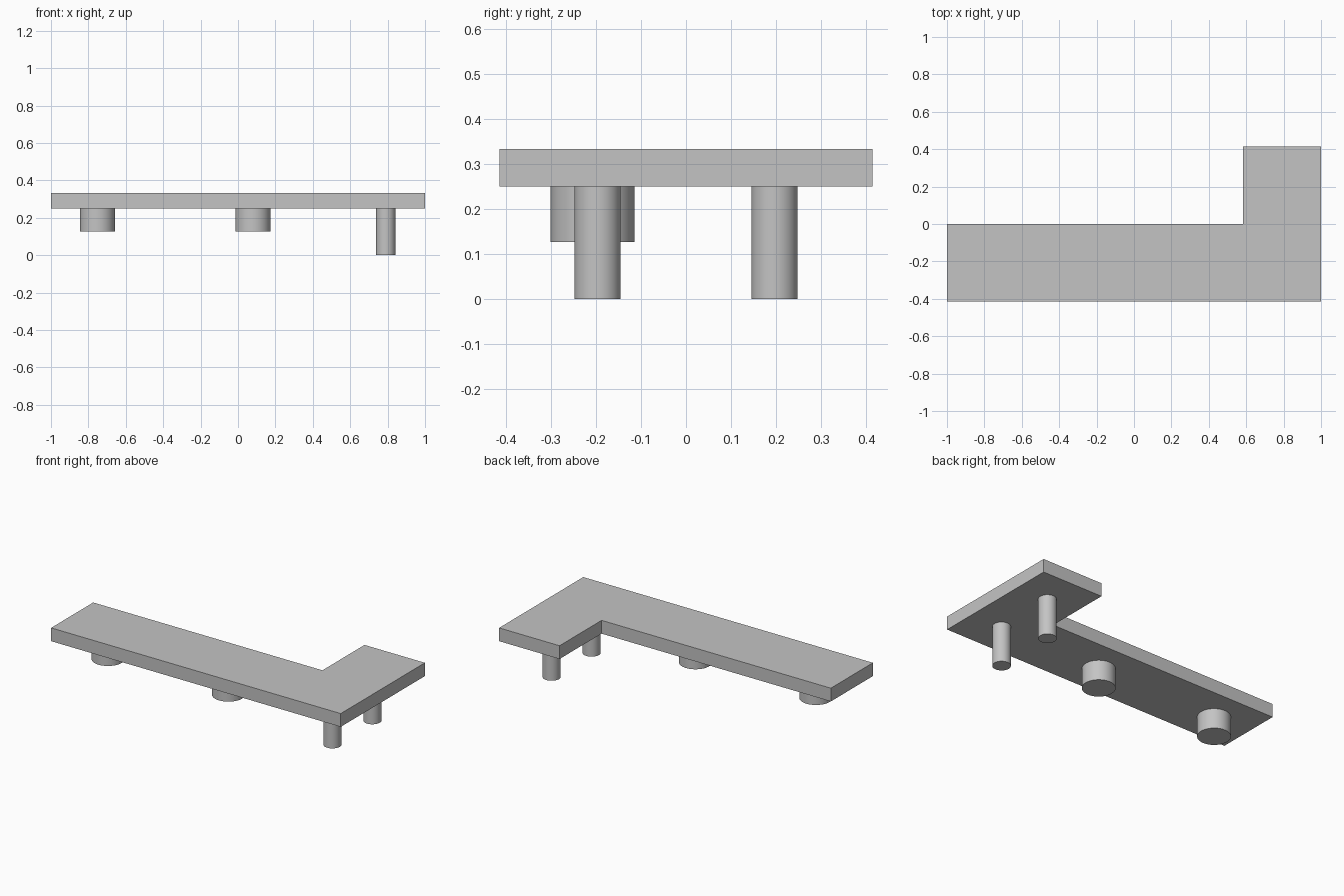
import bpy
import bmesh
from math import radians

cube = bpy.data.objects.get("Cube")
if cube:
    bpy.data.objects.remove(cube, do_unlink=True)

UNDERSIDE, TOP = 0.25, 0.333

# Single grey finish
grey = bpy.data.materials.new("plain grey")
grey.use_nodes = True
grey.diffuse_color = (0.55, 0.55, 0.55, 1)
grey.node_tree.nodes["Principled BSDF"].inputs["Base Color"].default_value = grey.diffuse_color


# L-shaped slab, extruded from its outline
def add_slab(name, outline):
    bm = bmesh.new()
    base = bm.faces.new([bm.verts.new((x, y, UNDERSIDE)) for x, y in outline])
    result = bmesh.ops.extrude_face_region(bm, geom=[base], use_keep_orig=True)
    raised = [v for v in result["geom"] if isinstance(v, bmesh.types.BMVert)]
    bmesh.ops.translate(bm, verts=raised, vec=(0, 0, TOP - UNDERSIDE))
    bmesh.ops.recalc_face_normals(bm, faces=bm.faces)
    mesh = bpy.data.meshes.new(name)
    bm.to_mesh(mesh)
    bm.free()
    mesh.materials.append(grey)
    bpy.context.collection.objects.link(bpy.data.objects.new(name, mesh))


# Round support hanging from the underside of the slab
def add_support(name, x, y, radius, bottom):
    bpy.ops.mesh.primitive_cylinder_add(
        vertices=64, radius=radius, depth=UNDERSIDE - bottom,
        location=(x, y, (UNDERSIDE + bottom) / 2))
    support = bpy.context.object
    support.name = name
    support.data.materials.append(grey)
    bpy.ops.object.shade_smooth_by_angle(angle=radians(30))


add_slab("slab", [(-1, -0.415), (1, -0.415), (1, 0.415),
                  (0.583, 0.415), (0.583, 0), (-1, 0)])

# Short wide studs under the long arm
for name, x in (("right_stud", -0.752), ("middle_stud", 0.08)):
    add_support(name, x, -0.208, 0.0935, 0.126)

# Tall thin legs under the short arm
for name, y in (("front_leg", -0.197), ("back_leg", 0.197)):
    add_support(name, 0.79, y, 0.0515, 0)
